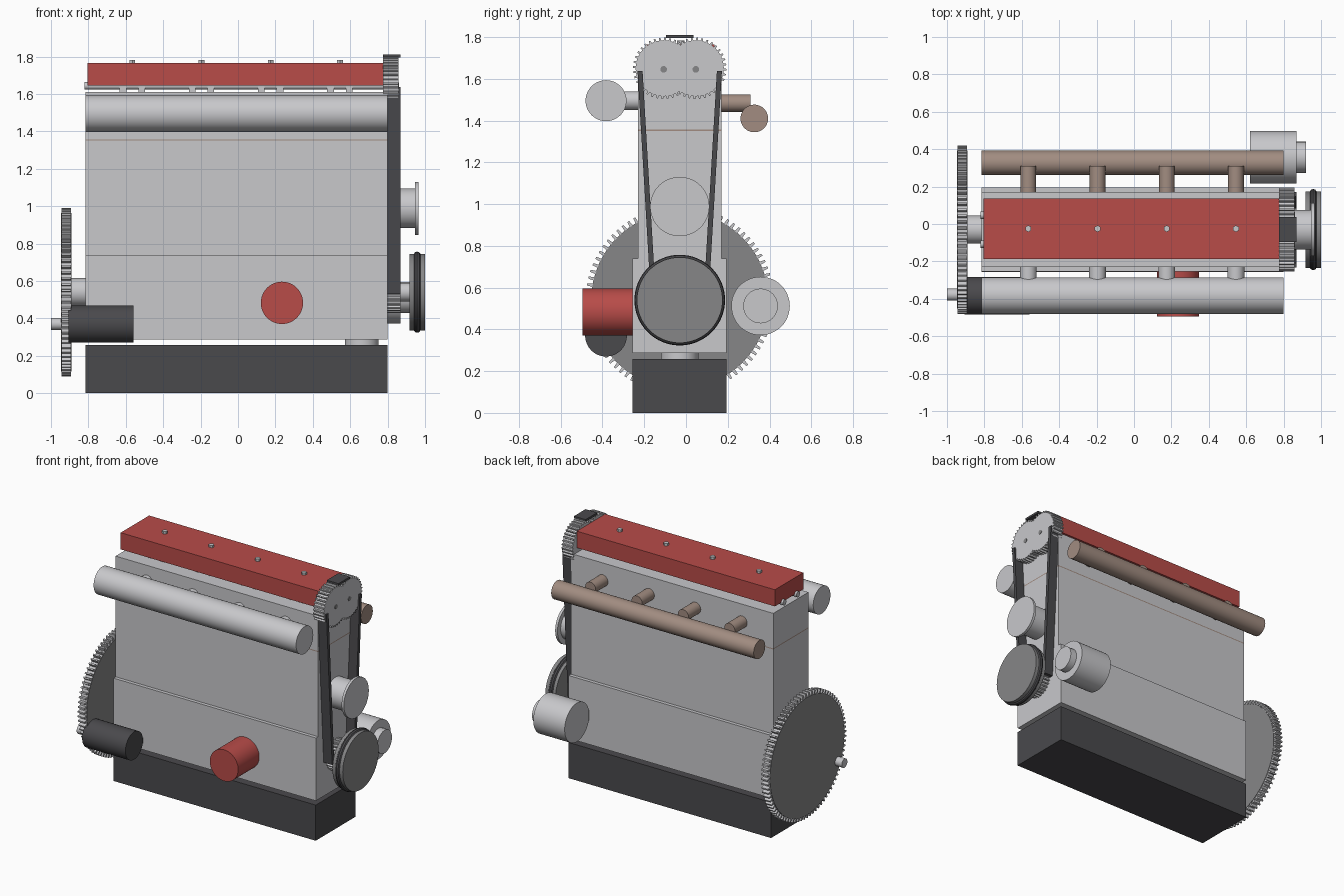
import bpy, bmesh, math
from mathutils import Matrix, Vector

if "Cube" in bpy.data.objects:
    bpy.data.objects.remove(bpy.data.objects["Cube"])


def material(name, rgb):
    m = bpy.data.materials.new(name)
    m.diffuse_color = (*rgb, 1)
    m.use_nodes = True
    m.node_tree.nodes["Principled BSDF"].inputs["Base Color"].default_value = m.diffuse_color
    return m


LIGHT = material("light metal", (0.58, 0.58, 0.60))
STEEL = material("mid grey steel", (0.24, 0.24, 0.245))
DARK = material("dark grey", (0.068, 0.067, 0.073))
RED = material("red paint", (0.48, 0.072, 0.066))
BROWN = material("brown manifold", (0.36, 0.265, 0.22))

# maps local z onto the wanted axis
AXIS = {"x": Matrix(((0, 0, 1), (1, 0, 0), (0, 1, 0))).to_4x4(),
        "y": Matrix(((1, 0, 0), (0, 0, 1), (0, -1, 0))).to_4x4(),
        "z": Matrix.Identity(4)}


def finish(bm, name, mat, smooth=False):
    bmesh.ops.recalc_face_normals(bm, faces=bm.faces)
    me = bpy.data.meshes.new(name)
    bm.to_mesh(me)
    bm.free()
    me.materials.append(mat)
    ob = bpy.data.objects.new(name, me)
    bpy.context.collection.objects.link(ob)
    if smooth:
        bpy.ops.object.select_all(action='DESELECT')
        ob.select_set(True)
        bpy.context.view_layer.objects.active = ob
        bpy.ops.object.shade_smooth_by_angle(angle=math.radians(35))
    return ob


def box(name, mat, x, y, z):
    """Box from (min, max) pairs."""
    bm = bmesh.new()
    bmesh.ops.create_cube(bm, size=1)
    for v in bm.verts:
        v.co = [(r[0] + r[1]) / 2 + c * (r[1] - r[0]) for r, c in zip((x, y, z), v.co)]
    return finish(bm, name, mat)


def cyl(name, mat, axis, centre, radius, length, seg=48):
    bm = bmesh.new()
    bmesh.ops.create_cone(bm, cap_ends=True, segments=seg, radius1=radius,
                          radius2=radius, depth=length,
                          matrix=Matrix.Translation(centre) @ AXIS[axis])
    return finish(bm, name, mat, True)


def cyl_x(name, mat, x0, x1, y, z, radius, seg=48):
    return cyl(name, mat, "x", ((x0 + x1) / 2, y, z), radius, x1 - x0, seg)


def prism_x(name, mat, pts, x0, x1):
    """Extrude a closed (y, z) outline along x."""
    bm = bmesh.new()
    face = bm.faces.new([bm.verts.new((x0, y, z)) for y, z in pts])
    ext = bmesh.ops.extrude_face_region(bm, geom=[face])
    verts = [v for v in ext["geom"] if isinstance(v, bmesh.types.BMVert)]
    bmesh.ops.translate(bm, verts=verts, vec=Vector((x1 - x0, 0, 0)))
    return finish(bm, name, mat)


def gear(name, mat, x0, x1, y, z, root, tip, teeth):
    pts = []
    for i in range(teeth):
        for frac, r in ((0, root), (0.5, root), (0.6, tip), (0.9, tip)):
            a = (i + frac) / teeth * math.tau
            pts.append((y + r * math.cos(a), z + r * math.sin(a)))
    return prism_x(name, mat, pts, x0, x1)


X = (-0.815, 0.80)      # engine length
CY, CZ = -0.03, 0.54    # crank centre line
PORTS = (-0.565, -0.195, 0.175, 0.545)

# Block, head and pan
box("oil_pan", DARK, X, (-0.257, 0.195), (0, 0.257))
cyl("oil_pump", LIGHT, "z", (0.662, CY, 0.27), 0.09, 0.04)
box("crankcase", LIGHT, X, (-0.255, 0.195), (0.287, 0.74))
box("cylinder_block", LIGHT, X, (-0.23, 0.17), (0.74, 1.35))
box("head_gasket", BROWN, X, (-0.23, 0.17), (1.35, 1.357))
box("cylinder_head", LIGHT, X, (-0.23, 0.17), (1.357, 1.61))

# Valve cover and its bolts
box("valve_cover", RED, (-0.805, 0.775), (-0.187, 0.137), (1.645, 1.765))
for x in PORTS:
    cyl("cover_bolt", LIGHT, "z", (x, -0.025, 1.77), 0.018, 0.024, 6)

# Camshafts with lobes, and their sprockets
for y in (-0.107, 0.047):
    cyl_x("camshaft", LIGHT, -0.82, 0.80, y, 1.643, 0.02, 24)
    for x in PORTS:
        for dx in (-0.05, 0.05):
            box("cam_lobe", LIGHT, (x + dx - 0.018, x + dx + 0.018),
                (y - 0.02, y + 0.02), (1.605, 1.64))
    gear("cam_sprocket", LIGHT, 0.775, 0.857, y, 1.65, 0.134, 0.147, 36)
    cyl_x("sprocket_bolt", STEEL, 0.855, 0.86, y, 1.645, 0.016, 16)

# Timing belt: two slanted runs and the piece over the sprockets
for s in (-1, 1):
    run = [(CY + s * 0.178, 1.637), (CY + s * 0.202, 1.637),
           (CY + s * 0.137, 0.53), (CY + s * 0.113, 0.53)]
    prism_x("timing_belt_run", DARK, run, 0.80, 0.868)
box("timing_belt_top", DARK, (0.775, 0.868), (-0.095, 0.037), (1.795, 1.81))
gear("crank_sprocket", LIGHT, 0.80, 0.868, CY, CZ, 0.10, 0.112, 28)

# Crankshaft, front pulley with belt ring
cyl_x("crank_nose", LIGHT, 0.80, 0.93, CY, CZ, 0.05)
cyl_x("crank_pulley", STEEL, 0.918, 1.0, CY, CZ, 0.205, 64)
bm = bmesh.new()
SEG, RING = 64, 10
rows = []
for i in range(SEG):
    a = i / SEG * math.tau
    row = []
    for j in range(RING):
        b = j / RING * math.tau
        r = 0.198 + 0.019 * math.cos(b)
        row.append(bm.verts.new((0.958 + 0.019 * math.sin(b),
                                 CY + r * math.cos(a), CZ + r * math.sin(a))))
    rows.append(row)
for i in range(SEG):
    for j in range(RING):
        n, k = (i + 1) % SEG, (j + 1) % RING
        bm.faces.new((rows[i][j], rows[n][j], rows[n][k], rows[i][k]))
finish(bm, "drive_belt", DARK, True)

# Flywheel: toothed ring around a darker disc
cyl_x("crank_flange", LIGHT, -0.90, -0.80, CY, CZ, 0.075)
gear("flywheel_ring_gear", LIGHT, -0.943, -0.892, CY, CZ, 0.424, 0.45, 84)
cyl_x("flywheel_disc", STEEL, -0.946, -0.889, CY, CZ, 0.423, 84)

# Starter motor and shaft
cyl_x("starter_motor", DARK, -0.905, -0.56, -0.383, 0.37, 0.1)
cyl_x("starter_shaft", LIGHT, -1.0, -0.90, -0.378, 0.37, 0.032, 24)

# Water pump
cyl_x("water_pump", LIGHT, 0.79, 0.95, CY, 0.988, 0.106)
cyl_x("water_pump_flange", LIGHT, 0.947, 0.965, CY, 0.988, 0.142)

# Alternator
cyl_x("alternator", LIGHT, 0.62, 0.87, 0.357, 0.512, 0.14)
cyl_x("alternator_pulley", LIGHT, 0.86, 0.92, 0.357, 0.512, 0.083)

# Oil filter
cyl("oil_filter", RED, "y", (0.235, -0.37, 0.483), 0.113, 0.25)

# Intake manifold (front) and exhaust manifold (back)
cyl_x("intake_pipe", LIGHT, *X, -0.383, 1.495, 0.098)
cyl_x("exhaust_pipe", BROWN, *X, 0.327, 1.41, 0.066)
for x in PORTS:
    cyl("intake_runner", LIGHT, "y", (x, -0.265, 1.495), 0.045, 0.13, 32)
    cyl("exhaust_runner", BROWN, "y", (x, 0.235, 1.483), 0.042, 0.15, 32)
